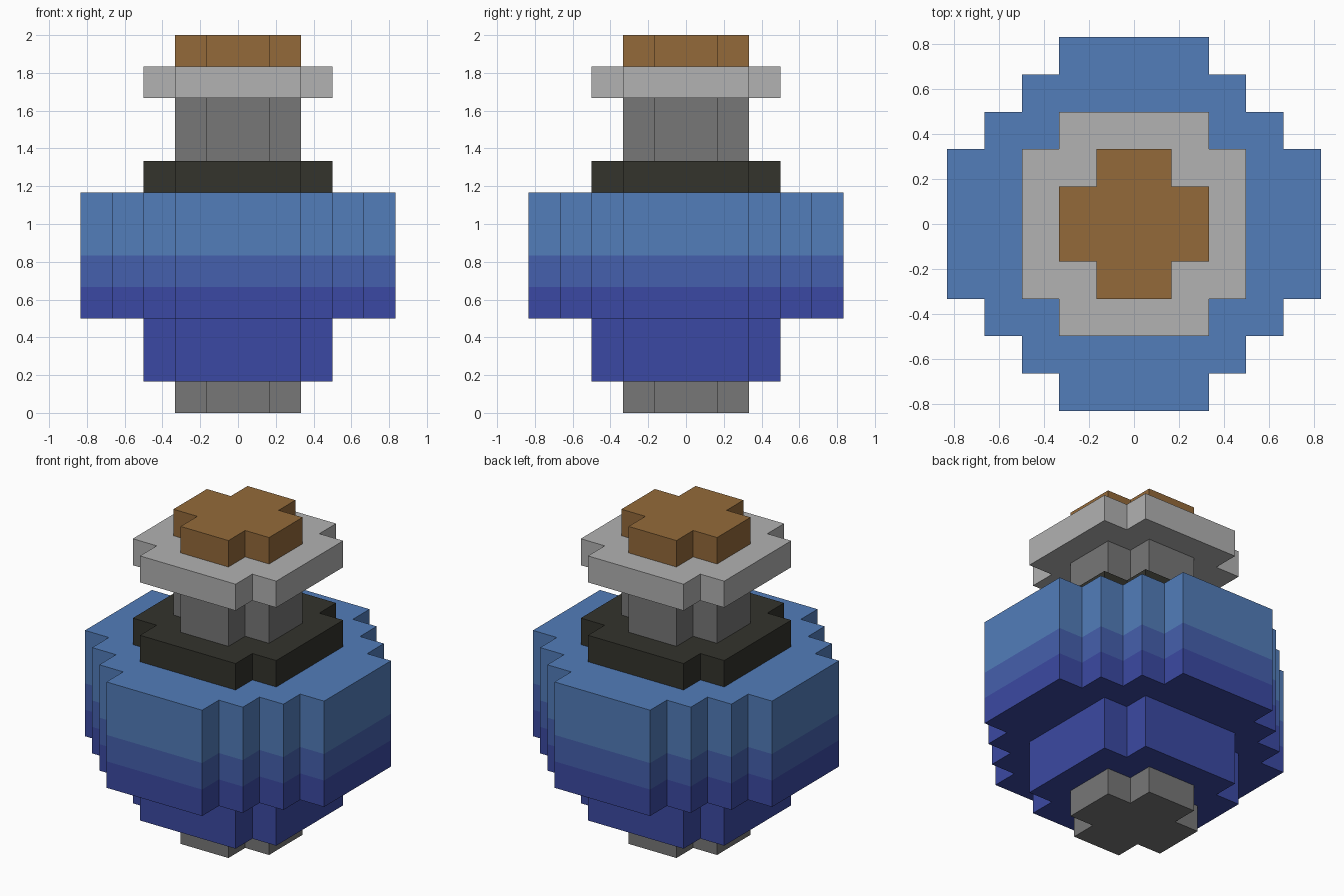
import bpy
import bmesh

if "Cube" in bpy.data.objects:
    bpy.data.objects.remove(bpy.data.objects["Cube"], do_unlink=True)

UNIT = 1 / 6  # one block of the stepped grid


def make_material(name, hex_code):
    srgb = [int(hex_code[i:i + 2], 16) / 255 for i in range(0, 6, 2)]
    linear = [c / 12.92 if c <= 0.04045 else ((c + 0.055) / 1.055) ** 2.4 for c in srgb]
    mat = bpy.data.materials.new(name)
    mat.use_nodes = True
    mat.diffuse_color = (*linear, 1)
    bsdf = next(n for n in mat.node_tree.nodes if n.type == "BSDF_PRINCIPLED")
    bsdf.inputs["Base Color"].default_value = (*linear, 1)
    return mat


brown = make_material("cork brown", "946A3A")
pale_grey = make_material("pale grey", "B2B2B2")
grey = make_material("mid grey", "777777")
charcoal = make_material("charcoal", "33332C")
light_blue = make_material("light blue", "527DBA")
mid_blue = make_material("mid blue", "4560AD")
deep_blue = make_material("deep blue", "3B49A3")


def stepped_outline(radius, arm):
    """Blocky round outline: one staircase corner turned through four quarters."""
    corner = []
    for k in range(radius - arm):
        corner += [(radius - k, arm + k), (radius - k - 1, arm + k)]
    corner.append((arm, radius))
    points = []
    for _ in range(4):
        points += corner
        corner = [(-y, x) for x, y in corner]
    return points


def stepped_disc(name, radius, arm, base, bands):
    """Extrude the outline upward through bands of (height, material)."""
    bm = bmesh.new()
    outline = stepped_outline(radius, arm)
    z = base
    rings = [[bm.verts.new((x * UNIT, y * UNIT, z * UNIT)) for x, y in outline]]
    bm.faces.new(rings[0][::-1])
    for index, (height, _) in enumerate(bands):
        z += height
        rings.append([bm.verts.new((x * UNIT, y * UNIT, z * UNIT)) for x, y in outline])
        low, high = rings[-2:]
        for i in range(len(outline)):
            j = (i + 1) % len(outline)
            bm.faces.new((low[i], low[j], high[j], high[i])).material_index = index
    bm.faces.new(rings[-1]).material_index = len(bands) - 1
    bmesh.ops.recalc_face_normals(bm, faces=bm.faces)
    mesh = bpy.data.meshes.new(name)
    bm.to_mesh(mesh)
    bm.free()
    for _, mat in bands:
        mesh.materials.append(mat)
    obj = bpy.data.objects.new(name, mesh)
    bpy.context.collection.objects.link(obj)


# Flask, from the foot to the stopper
stepped_disc("foot", 2, 1, 0, [(1, grey)])
stepped_disc("lower_bowl", 3, 2, 1, [(2, deep_blue)])
stepped_disc("bowl", 5, 2, 3, [(1, deep_blue), (1, mid_blue), (2, light_blue)])
stepped_disc("collar", 3, 2, 7, [(1, charcoal)])
stepped_disc("neck", 2, 1, 8, [(2, grey)])
stepped_disc("rim", 3, 2, 10, [(1, pale_grey)])
stepped_disc("stopper", 2, 1, 11, [(1, brown)])
